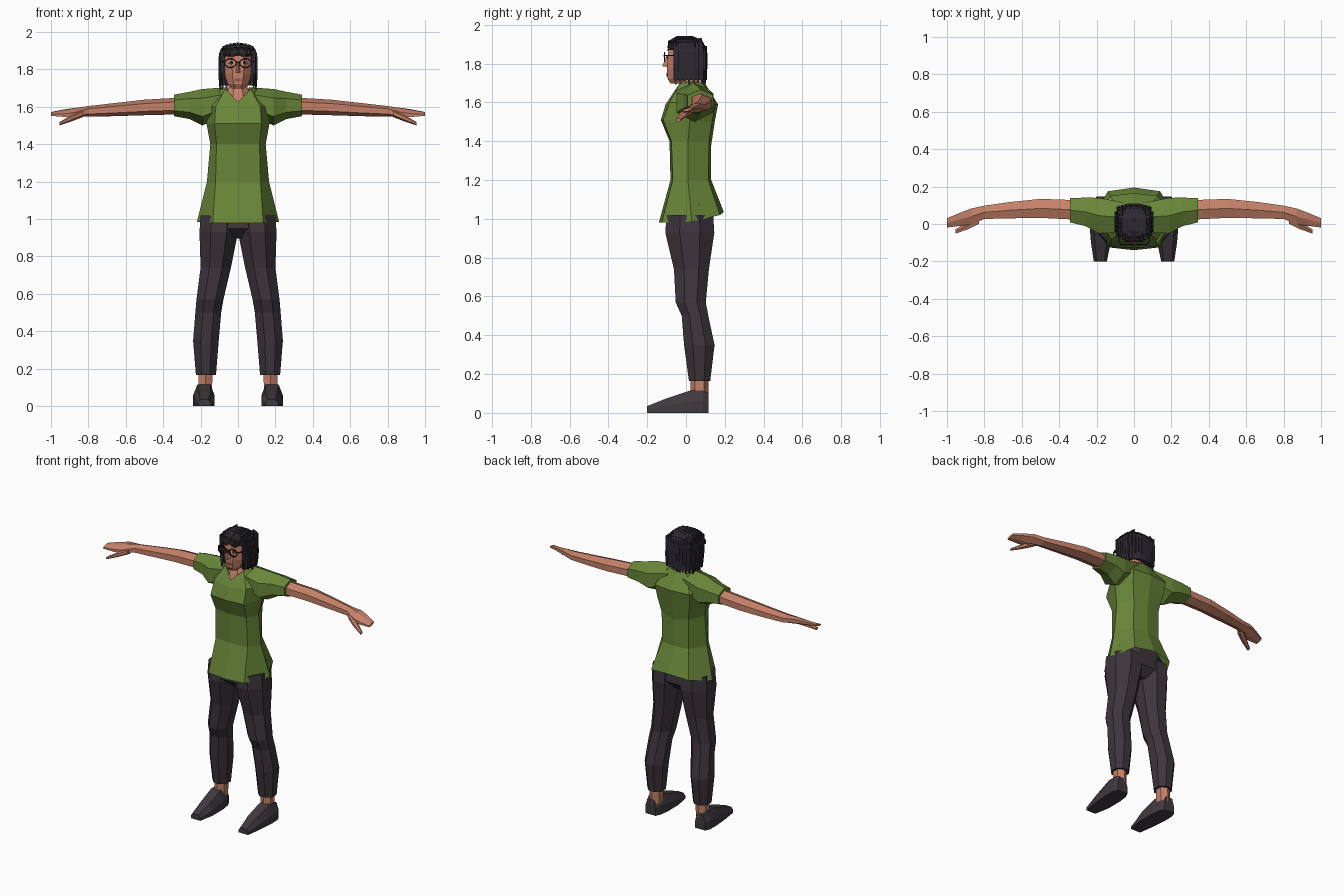
import bpy, bmesh, math, random
from mathutils import Vector

if "Cube" in bpy.data.objects:
    bpy.data.objects.remove(bpy.data.objects["Cube"])

random.seed(4)


def material(name, rgb):
    m = bpy.data.materials.new(name)
    m.diffuse_color = (*rgb, 1)
    m.use_nodes = True
    m.node_tree.nodes["Principled BSDF"].inputs["Base Color"].default_value = m.diffuse_color
    return m


SKIN = material("skin", (0.56, 0.22, 0.14))
GREEN = material("shirt green", (0.14, 0.24, 0.04))
PANTS = material("charcoal trousers", (0.047, 0.037, 0.046))
SHOE = material("shoe grey", (0.05, 0.042, 0.05))
HAIR = material("hair black", (0.026, 0.022, 0.03))
FRAME = material("frame black", (0.008, 0.008, 0.01))
WHITE = material("eye white", (0.5, 0.5, 0.5))
LIPS = material("lip brown", (0.3, 0.09, 0.07))


def finish(name, bm, mat, mirror=False):
    bmesh.ops.recalc_face_normals(bm, faces=bm.faces)
    me = bpy.data.meshes.new(name)
    bm.to_mesh(me)
    bm.free()
    me.materials.append(mat)
    ob = bpy.data.objects.new(name, me)
    bpy.context.collection.objects.link(ob)
    if mirror:
        ob.modifiers.new("mirror", 'MIRROR').use_clip = False
    return ob


def add_loft(bm, rings, caps=(True, True), closed=True):
    vs = [[bm.verts.new(p) for p in r] for r in rings]
    n = len(vs[0])
    for a, b in zip(vs, vs[1:]):
        for i in range(n if closed else n - 1):
            j = (i + 1) % n
            bm.faces.new((a[i], a[j], b[j], b[i]))
    if caps[0]:
        bm.faces.new(vs[0])
    if caps[1]:
        bm.faces.new(vs[-1])


def loft(name, rings, mat, mirror=False, caps=(True, True), closed=True):
    bm = bmesh.new()
    add_loft(bm, rings, caps, closed)
    return finish(name, bm, mat, mirror)


def unit_ring(n):
    """Polygon that fills -1..1, turned so that its sides face the axes."""
    s = 1 / math.cos(math.pi / n)
    return [(s * math.cos(2 * math.pi * (i + .5) / n), s * math.sin(2 * math.pi * (i + .5) / n))
            for i in range(n)]


def z_ring(z, x0, x1, y0, y1, n=8):
    return [((x0 + x1) / 2 + u * (x1 - x0) / 2, (y0 + y1) / 2 + v * (y1 - y0) / 2, z)
            for u, v in unit_ring(n)]


def x_ring(x, y0, y1, z0, z1, tilt=0.0):
    """Six sided arm section with a ridge on top; tilt lowers the front edge."""
    out = []
    for u, v in unit_ring(6):
        v /= 1 / math.cos(math.pi / 6)
        out.append((x, (y0 + y1) / 2 + u * (y1 - y0) / 2 * .95,
                    (z0 + z1) / 2 + v * (z1 - z0) / 2 + u * tilt))
    return out


def tube(bm, path, r, n=4):
    """Thin strand that follows a path."""
    pts = [Vector(p) for p in path]
    rings = []
    for i, p in enumerate(pts):
        t = (pts[min(i + 1, len(pts) - 1)] - pts[max(i - 1, 0)]).normalized()
        a = t.cross(Vector((0, 0, 1)) if abs(t.z) < .8 else Vector((0, 1, 0))).normalized()
        b = t.cross(a)
        k = r * (.55 if i == len(pts) - 1 else 1)
        rings.append([p + a * k * math.cos(q) + b * k * math.sin(q)
                      for q in [2 * math.pi * (j + .5) / n for j in range(n)]])
    add_loft(bm, rings)


# Shirt body: half sections from front centre to back centre
half_sections = [
    [(0, -.14, .98), (.135, -.125, .98), (.22, .03, .985), (.14, .175, 1.02), (0, .195, 1.035)],
    [(0, -.08, 1.2), (.12, -.068, 1.2), (.166, .01, 1.2), (.1, .115, 1.2), (0, .13, 1.2)],
    [(0, -.085, 1.4), (.115, -.075, 1.4), (.148, .01, 1.4), (.1, .118, 1.4), (0, .13, 1.38)],
    [(0, -.13, 1.51), (.125, -.118, 1.51), (.168, .02, 1.51), (.12, .135, 1.5), (0, .148, 1.5)],
    [(0, -.105, 1.59), (.12, -.085, 1.6), (.2, .04, 1.6), (.13, .15, 1.59), (0, .165, 1.59)],
    [(0, -.078, 1.628), (.068, -.035, 1.695), (.085, .02, 1.708), (.065, .085, 1.7), (0, .1, 1.695)]]
loft("shirt_body", [s + [(-x, y, z) for x, y, z in s[-2:0:-1]] for s in half_sections],
     GREEN, caps=(False, False))

# Sleeves and arms
loft("sleeve", [x_ring(.06, -.05, .12, 1.56, 1.705), x_ring(.19, -.055, .145, 1.50, 1.695),
                x_ring(.26, -.015, .145, 1.535, 1.68), x_ring(.342, .005, .142, 1.55, 1.665)],
     GREEN, mirror=True)
loft("arm", [x_ring(.3, .02, .13, 1.56, 1.65), x_ring(.5, .03, .137, 1.555, 1.638),
             x_ring(.66, .028, .12, 1.55, 1.62), x_ring(.8, .025, .1, 1.547, 1.604),
             x_ring(.87, -.005, .085, 1.548, 1.594, .012), x_ring(.93, -.012, .062, 1.55, 1.582, .012),
             x_ring(1.0, -.02, .032, 1.554, 1.57, .006)], SKIN, mirror=True)
loft("thumb", [x_ring(.83, .0, .05, 1.545, 1.585), x_ring(.89, -.03, .012, 1.522, 1.556),
               x_ring(.955, -.052, -.028, 1.5, 1.518)], SKIN, mirror=True)

# Trousers
loft("hips", [z_ring(.895, -.06, .06, -.04, .09), z_ring(.95, -.195, .195, -.1, .14),
              z_ring(1.08, -.17, .17, -.085, .13)], PANTS)
loft("trouser_leg", [z_ring(*r) for r in (
    (1.02, .0, .2, -.1, .14), (.93, .0, .206, -.107, .146), (.74, .038, .2, -.062, .118),
    (.57, .078, .222, -.053, .102), (.5, .09, .228, -.022, .115), (.35, .103, .24, -.01, .147),
    (.165, .118, .225, .015, .125))], PANTS, mirror=True)

# Ankles and shoes
loft("ankle", [z_ring(.07, .14, .21, .03, .11, 6), z_ring(.19, .135, .21, .03, .11, 6)],
     SKIN, mirror=True)
shoe = []
for y, x0, x1, z in ((-.2, .145, .215, .035), (-.1, .125, .23, .075), (.02, .125, .24, .115),
                     (.085, .135, .238, .115), (.115, .15, .225, .1)):
    d = (x1 - x0) * .2
    shoe.append([(x0, y, 0), (x1, y, 0), (x1, y, z * .5), (x1 - d, y, z), (x0 + d, y, z), (x0, y, z * .5)])
loft("shoe", shoe, SHOE, mirror=True)

# Neck with the chest skin in the shirt opening, then the head
loft("neck", [z_ring(1.6, -.07, .07, -.068, .07), z_ring(1.66, -.066, .066, -.05, .075),
              z_ring(1.7, -.052, .052, -.032, .07), z_ring(1.76, -.05, .05, -.035, .07)], SKIN)
loft("head", [z_ring(z, -w, w, f, b) for z, w, f, b in (
    (1.697, .032, -.08, -.02), (1.722, .055, -.095, .04), (1.775, .072, -.098, .07),
    (1.835, .078, -.094, .085), (1.89, .074, -.088, .085), (1.925, .045, -.05, .05))], SKIN)
loft("nose", [[(-.008, -.09, 1.845), (.008, -.09, 1.845), (0, -.101, 1.84)],
              [(-.016, -.092, 1.782), (.016, -.092, 1.782), (0, -.122, 1.786)]], SKIN)


def plate(name, outline, y, mat, mirror=False):
    loft(name, [[(x, y + t, z) for x, z in outline] for t in (0, .006)], mat, mirror)


# Face details
plate("lips", [(-.024, 1.743), (0, 1.734), (.024, 1.743), (.008, 1.751), (-.008, 1.751)], -.1, LIPS)
plate("eye", [(.018, 1.833), (.033, 1.826), (.05, 1.833), (.033, 1.842)], -.098, WHITE, True)
plate("pupil", [(.028, 1.828), (.039, 1.828), (.039, 1.841), (.028, 1.841)], -.1, FRAME, True)
plate("eyebrow", [(.015, 1.866), (.055, 1.87), (.055, 1.876), (.015, 1.874)], -.096, HAIR, True)

# Glasses: two rims, side arms and a bridge
rim = [[(.04 + u * sx, y, 1.834 + v * sz) for u, v in unit_ring(8)]
       for sx, sz, y in ((.032, .026, -.113), (.026, .02, -.113), (.026, .02, -.107), (.032, .026, -.107))]
loft("glasses_rim", rim + rim[:1], FRAME, mirror=True, caps=(False, False))
bm = bmesh.new()
tube(bm, [(.07, -.11, 1.842), (.082, -.09, 1.842), (.086, .0, 1.84)], .004)
finish("glasses_arm", bm, FRAME, True)
bm = bmesh.new()
tube(bm, [(-.012, -.111, 1.838), (0, -.112, 1.841), (.012, -.111, 1.838)], .004)
finish("glasses_bridge", bm, FRAME)

# Hair: cap, side and back curtain, then separate locks over both
loft("hair_cap", [z_ring(z, -w, w, f, b) for z, w, f, b in (
    (1.87, .092, -.09, .095), (1.905, .09, -.09, .092), (1.928, .07, -.068, .07),
    (1.935, .04, -.03, .04))], HAIR)
arc = [(.078, -.06), (.094, -.03), (.096, .04), (.08, .08), (.04, .098), (0, .1)]
arc += [(-x, y) for x, y in arc[-2::-1]]
curtain = loft("hair_curtain", [[(x * k, y, z) for x, y in arc] for z, k in
                                ((1.715, .95), (1.8, 1), (1.89, .98))],
               HAIR, caps=(False, False), closed=False)
solid = curtain.modifiers.new("thickness", 'SOLIDIFY')
solid.thickness, solid.offset = .016, 0

bm = bmesh.new()
for i in range(9):  # locks over the crown and down the back
    x = (i - 4) * .0185
    drop = 1.69 + random.uniform(0, .03)
    s = .018 * (abs(i - 4) / 4) ** 2
    tube(bm, [(x, -.088 + s, 1.878), (x, -.086 + s, 1.912 - s), (x, -.045, 1.935 - s),
              (x, .03, 1.936 - s), (x * 1.1, .078, 1.915 - s), (x * 1.12, .102 - s, 1.87),
              (x * 1.12, .103 - s, 1.78), (x * 1.1, .097 - s, drop)], .0105)
for side in (-1, 1):  # locks down each side
    for j in range(7):
        y = -.058 + j * .023
        w = .098 - (.012 if j in (0, 6) else 0)
        tube(bm, [(side * .06, y * .9, 1.925), (side * .086, y, 1.905), (side * w, y, 1.86),
                  (side * w, y + .003, 1.78), (side * (w - .003), y + .006, 1.685 + random.uniform(0, .03))],
             .0105)
finish("hair_locks", bm, HAIR)
